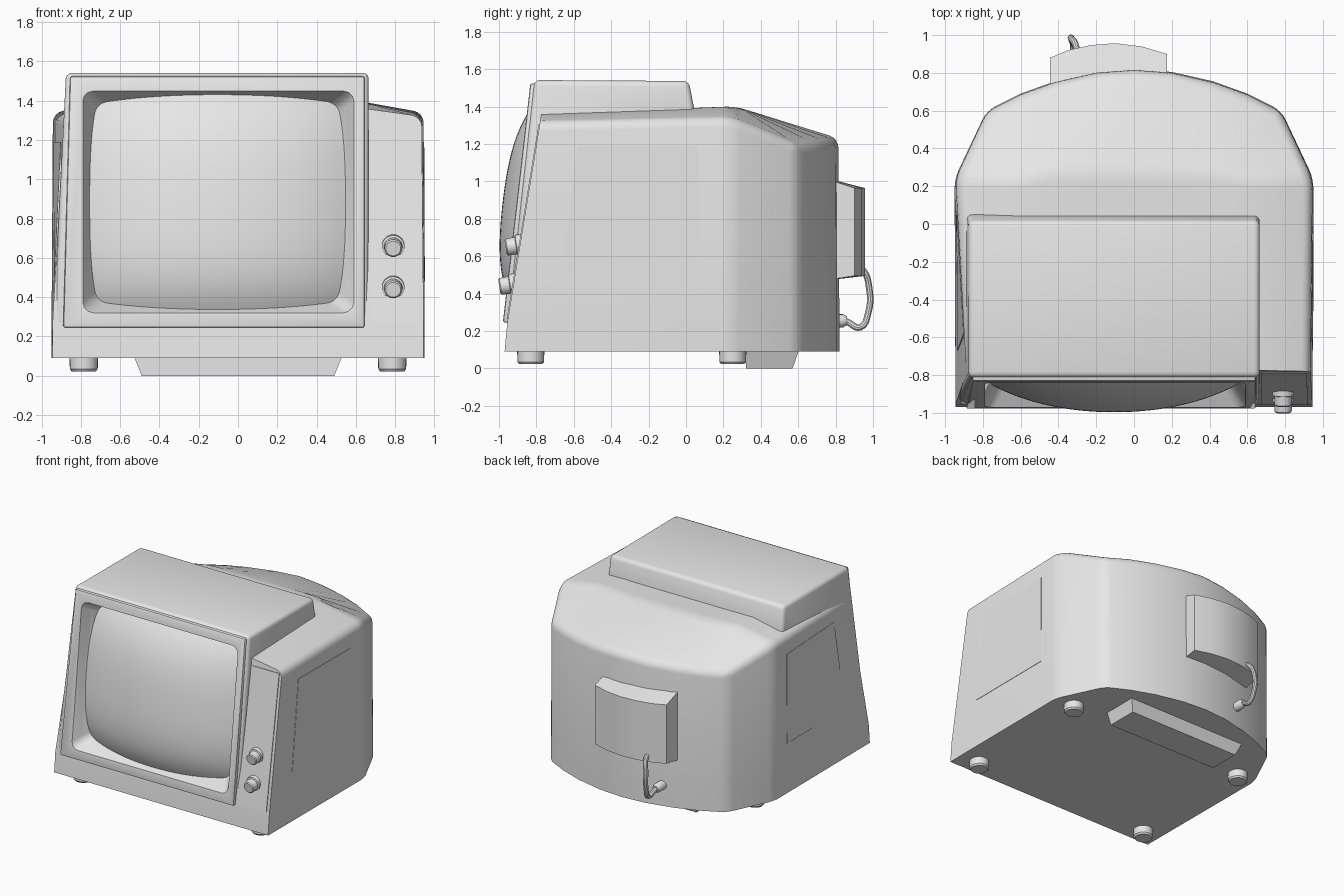
import bpy, bmesh, math
from mathutils import Vector

old = bpy.data.objects.get("Cube")
if old:
    bpy.data.objects.remove(old)

grey = bpy.data.materials.new("light_grey")
grey.use_nodes = True
colour = (0.8, 0.8, 0.8, 1)
grey.diffuse_color = colour
grey.node_tree.nodes["Principled BSDF"].inputs["Base Color"].default_value = colour
parts = []


def loft(name, rings, bevel=0, rule=lambda e: True, segments=3, caps=True):
    """Skin a list of equal rings, then round the edges the rule picks."""
    bm = bmesh.new()
    loops = [[bm.verts.new(p) for p in ring] for ring in rings]
    n = len(loops[0])
    for a, b in zip(loops, loops[1:]):
        for i in range(n if caps else n - 1):
            j = (i + 1) % n
            bm.faces.new((a[i], a[j], b[j], b[i]))
    if caps:
        bm.faces.new(loops[0])
        bm.faces.new(loops[-1])
    bmesh.ops.recalc_face_normals(bm, faces=bm.faces)
    if bevel:
        edges = [e for e in bm.edges if rule(e)]
        bmesh.ops.bevel(bm, geom=edges, offset=bevel, offset_type='OFFSET', segments=segments,
                        profile=0.5, affect='EDGES', clamp_overlap=True)
    mesh = bpy.data.meshes.new(name)
    bm.to_mesh(mesh)
    bm.free()
    ob = bpy.data.objects.new(name, mesh)
    bpy.context.collection.objects.link(ob)
    mesh.materials.append(grey)
    parts.append(ob)
    return ob


def cylinder(name, start, direction, stages, sides=24):
    """Turned part: stages are (distance along axis, radius)."""
    q = Vector(direction).to_track_quat('Z', 'Y')
    rings = []
    for d, r in stages:
        rings.append([Vector(start) + q @ Vector((r * math.cos(t), r * math.sin(t), d))
                      for t in (2 * math.pi * i / sides for i in range(sides))])
    return loft(name, rings)


def on_front(x, z, p):
    """Point on the tilted front plane, p in front of it."""
    return (x, -0.98 + (z - 0.24) * 0.115 - p, z)


def panel_y(z):
    return -0.955 + (z - 0.25) * 0.1636


# Main shell: rounded back, sloping crowned top, tilted front
half = [(0.945, -0.97), (0.95, 0.24), (0.78, 0.6), (0.6, 0.69), (0.42, 0.755), (0.2, 0.805)]
outline = half + [(0, 0.82)] + [(-x, y) for x, y in reversed(half)]
last = len(outline) - 1
foot, sill, rim, crown = [], [], [], []
for i, (x, y) in enumerate(outline):
    front = i in (0, last)
    foot.append((x, y, 0.09))
    sill.append((x, -0.955 if front else y, 0.25))
    if front:
        rim.append((0.935 if x > 0 else -0.885, -0.78, 1.32))
        crown.append((math.copysign(0.65, x), -0.775, 1.36))
    elif i in (1, last - 1):
        rim.append((x * 0.995, y, 1.34))
        crown.append((x * 0.65, y, 1.4))
    else:
        rim.append((x, y - 0.005, 1.23 - 0.04 * abs(x)))
        crown.append((x * 0.6, 0.27, 1.4))


def shell_edge(e):
    a, b = e.verts
    return (max(a.co.y, b.co.y) > -0.7 and max(a.co.z, b.co.z) > 0.1
            and e.calc_face_angle(0) > 0.3)


body = loft("body_shell", [foot, sill, rim, crown], 0.05, shell_edge, 4)

# Raised screen housing running back over the shell
profile = [(-0.955, 0.25), (-0.812, 1.542), (0.015, 1.537), (0.055, 1.33), (-0.5, 0.25)]
housing = loft("screen_housing", [
    [(-0.94 + (z - 0.25) * 0.05, y, z) for y, z in profile],
    [(0.665, y, z) for y, z in profile]], 0.03)

# Frame around the screen
frame = loft("screen_frame", [
    [on_front(x, z, p) for x, z in ((-0.89, 0.245), (0.645, 0.245), (0.645, 1.525), (-0.855, 1.525))]
    for p in (0, -0.07)], 0.012, segments=2)

# Tapered screen opening cut through the frame, housing and shell


def opening(p):
    t = -p / 0.2
    l, r = -0.79 + 0.1 * t, 0.59 - 0.12 * t
    b, h = 0.32 + 0.08 * t, 1.45 - 0.09 * t
    return [on_front(x, z, p) for x, z in ((l, b), (r, b), (r, h), (l, h))]


cutter = loft("opening_cutter", [opening(0.05), opening(-0.2)], 0.05,
              lambda e: abs(e.verts[0].co.y - e.verts[1].co.y) > 0.2)
cutter.hide_render = True
parts.remove(cutter)
for ob in (body, housing, frame):
    mod = ob.modifiers.new("opening", 'BOOLEAN')
    mod.operation = 'DIFFERENCE'
    mod.solver = 'EXACT'
    mod.object = cutter
    bpy.context.view_layer.objects.active = ob
    bpy.ops.object.modifier_apply(modifier=mod.name)
bpy.data.objects.remove(cutter)

# Bulging picture tube
steps = 28
grid = [-1 + 2 * i / steps for i in range(steps + 1)]
loft("screen", [[on_front(-0.105 + 0.66 * u, 0.885 + 0.55 * v,
                          0.075 - 0.12 * u**2 - 0.03 * u**4 - 0.05 * v**2 - 0.07 * v**4)
                 for u in grid] for v in grid], caps=False)

# Control panel plate and knobs
loft("control_panel", [[(x, panel_y(z) - d, z) for x, z in
                        ((0.675, 0.265), (0.92, 0.265), (0.915, 1.305), (0.675, 1.305))]
                       for d in (-0.01, 0.006)])
for name, z in (("upper_knob", 0.66), ("lower_knob", 0.45)):
    cylinder(name, (0.79, panel_y(z), z), (0, -1, -0.16),
             [(-0.02, 0.058), (0.018, 0.058), (0.022, 0.047), (0.07, 0.045), (0.077, 0.038)])

# Thin panels on both sides, laid on the shell
bpy.context.view_layer.update()
for side, name in ((1, "left_side_panel"), (-1, "right_side_panel")):
    corners = []
    for y, z in ((-0.67, 0.48), (0.07, 0.48), (0.07, 1.19), (-0.58, 1.19)):
        hit, point, _, _ = body.ray_cast(Vector((side * 2, y, z)), Vector((-side, 0, 0)))
        corners.append(point.copy() if hit else Vector((side * 0.94, y, z)))
    loft(name, [[c + Vector((side * d, 0, 0)) for c in corners] for d in (-0.005, 0.003)])

# Rear cover with a curved back
stations = [(-0.445, 0.88), (-0.35, 0.92), (-0.23, 0.947), (-0.1, 0.957), (0.04, 0.94), (0.175, 0.9)]
loft("rear_cover", [[(x, 0.7, 0.465), (x, y, 0.495), (x, y, 0.965), (x, 0.7, 1.03)]
                    for x, y in stations])

# Power cord looping from the cover into the shell
cord_data = bpy.data.curves.new("power_cord", 'CURVE')
cord_data.dimensions = '3D'
cord_data.bevel_depth = 0.018
cord_data.bevel_resolution = 3
cord_data.resolution_u = 6
path = [(-0.33, 0.78, 0.26), (-0.33, 0.86, 0.25), (-0.32, 0.93, 0.22), (-0.33, 0.975, 0.3),
        (-0.33, 0.978, 0.44), (-0.31, 0.95, 0.52), (-0.3, 0.9, 0.55)]
spline = cord_data.splines.new('BEZIER')
spline.bezier_points.add(len(path) - 1)
for bp, co in zip(spline.bezier_points, path):
    bp.co = co
    bp.handle_left_type = bp.handle_right_type = 'AUTO'
cord = bpy.data.objects.new("power_cord", cord_data)
bpy.context.collection.objects.link(cord)
cord_data.materials.append(grey)
bpy.ops.object.select_all(action='DESELECT')
cord.select_set(True)
bpy.context.view_layer.objects.active = cord
bpy.ops.object.convert(target='MESH')
parts.append(bpy.context.object)
cylinder("cord_grommet", (-0.33, 0.76, 0.255), (0, 1, 0), [(0, 0.035), (0.08, 0.035), (0.1, 0.024)], 16)

# Feet and tilt stand underneath
for end, y in (("front", -0.83), ("rear", 0.25)):
    for side, x in (("left", 0.785), ("right", -0.785)):
        cylinder(f"{end}_{side}_foot", (x, y, 0.1), (0, 0, -1),
                 [(0, 0.073), (0.065, 0.071), (0.077, 0.062)])
loft("tilt_stand", [[(-w, 0.32, z), (w, 0.32, z), (w, back, z), (-w, back, z)]
                    for w, back, z in ((0.49, 0.57, 0), (0.53, 0.605, 0.1))])

# Smooth rounded surfaces while keeping the edges crisp
bpy.ops.object.select_all(action='DESELECT')
for ob in parts:
    ob.select_set(True)
bpy.context.view_layer.objects.active = body
bpy.ops.object.shade_smooth_by_angle(angle=math.radians(32))
